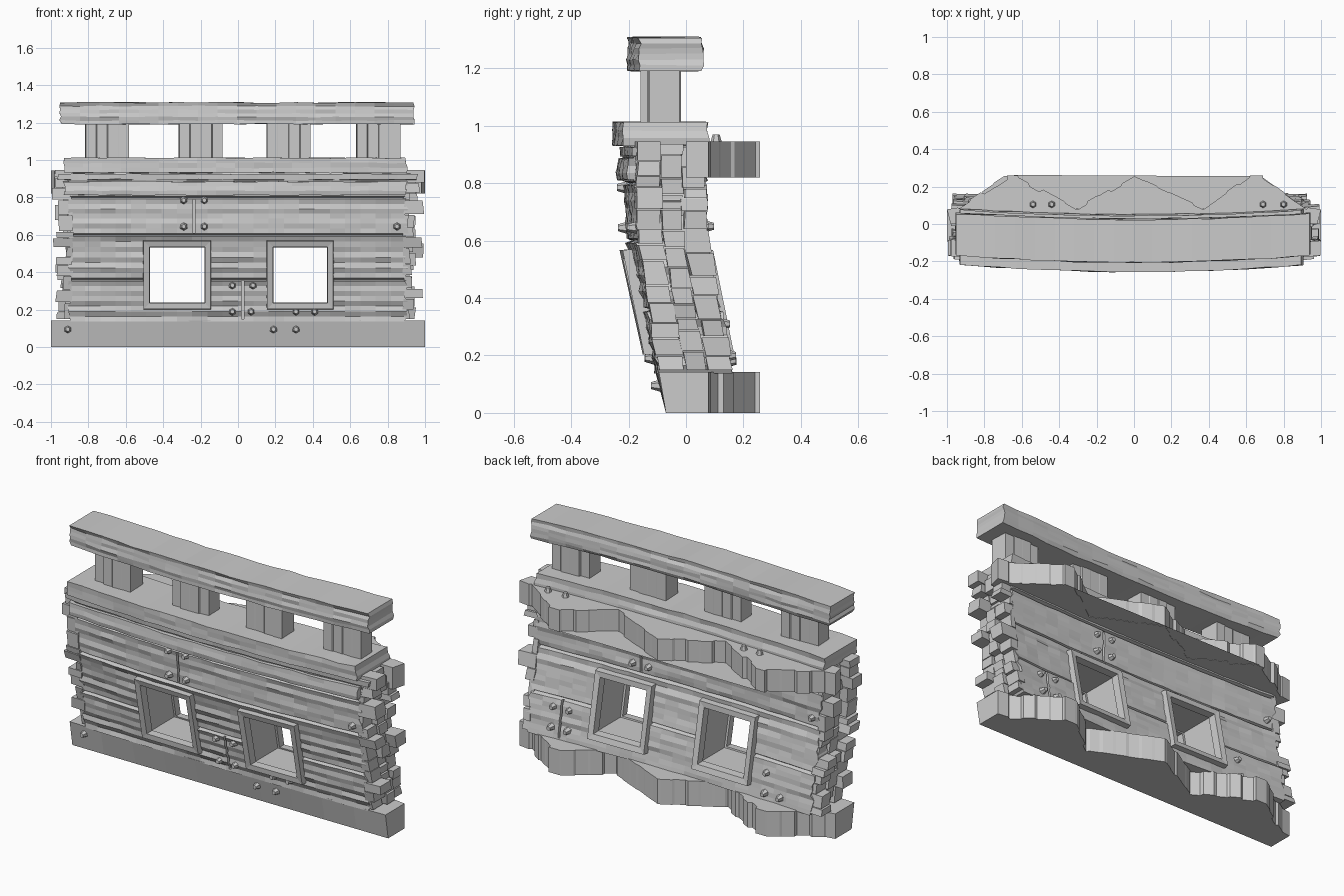
import bpy, bmesh, random
from math import pi, hypot
from mathutils import Matrix, Vector

if "Cube" in bpy.data.objects:
    bpy.data.objects.remove(bpy.data.objects["Cube"])

random.seed(7)
R = random.uniform


def lerp_table(table, z):
    if z <= table[0][0]:
        return table[0][1]
    for (a, ya), (b, yb) in zip(table, table[1:]):
        if z <= b:
            return ya + (yb - ya) * (z - a) / (b - a)
    return table[-1][1]


# Hull cross-section: front and back faces lean forward, and bow outwards at the middle
def front(x, z):
    return lerp_table([(0, -.07), (.14, -.107), (.6, -.21), (.8, -.215)], z) + .045 * x * x * min(1, z / .5)


def back(x, z):
    return lerp_table([(.14, .143), (.6, .05), (.8, .045)], z) + .03 * x * x


def finish(name, bm):
    bmesh.ops.recalc_face_normals(bm, faces=bm.faces)
    me = bpy.data.meshes.new(name)
    bm.to_mesh(me)
    bm.free()
    ob = bpy.data.objects.new(name, me)
    bpy.context.collection.objects.link(ob)
    return ob


def slab(bm, xs, zs, yf, yb, grain=0.0, rag=0.0):
    """Closed wooden slab: front and back grids with horizontal grain and ragged ends."""
    F, B = [], []
    for z in zs:
        gf, gb, e0, e1 = R(-grain, grain), R(-grain, grain), R(-rag, rag), R(-rag, rag)
        rf, rb = [], []
        for i, x in enumerate(xs):
            xx = x + (e0 if i == 0 else e1 if i == len(xs) - 1 else 0)
            rf.append(bm.verts.new((xx, yf(x, z) + gf + R(-grain, grain) * .6, z)))
            rb.append(bm.verts.new((xx, yb(x, z) + gb + R(-grain, grain) * .6, z)))
        F.append(rf)
        B.append(rb)
    n, m = len(zs) - 1, len(xs) - 1
    for G in (F, B):
        for k in range(n):
            for i in range(m):
                bm.faces.new((G[k][i], G[k][i + 1], G[k + 1][i + 1], G[k + 1][i]))
    for k in (0, n):
        for i in range(m):
            bm.faces.new((F[k][i], F[k][i + 1], B[k][i + 1], B[k][i]))
    for i in (0, m):
        for k in range(n):
            bm.faces.new((F[k][i], F[k + 1][i], B[k + 1][i], B[k][i]))


def prism(bm, pts, z0, z1, top=lambda x, y: (x, y)):
    lo = [bm.verts.new((x, y, z0)) for x, y in pts]
    hi = [bm.verts.new((*top(x, y), z1)) for x, y in pts]
    bm.faces.new(lo)
    bm.faces.new(hi)
    for i in range(len(pts)):
        j = (i + 1) % len(pts)
        bm.faces.new((lo[i], lo[j], hi[j], hi[i]))
    return lo


def box(bm, x0, x1, y0, y1, z0, z1):
    prism(bm, [(x0, y0), (x1, y0), (x1, y1), (x0, y1)], z0, z1)


def span(a, b, n):
    return [a + (b - a) * i / n for i in range(n + 1)]


WINDOWS = [(-.47, -.18), (.19, .475)]

# Main hull wall with plank grooves
seams = [.36, .6, .8, .9]
zs = []
for a, b in zip([.13] + seams, seams + [.94]):
    zs += span(a + .008, b - .008, max(2, int((b - a) / .027)))
    if b < .94:
        zs.append(b)


def groove(z):
    return .02 if any(abs(z - s) < .002 for s in seams) else 0


bm = bmesh.new()
slab(bm, span(-.9, .9, 22), zs, lambda x, z: front(x, z) + groove(z),
     lambda x, z: back(x, z) - groove(z), .006, .012)
wall = finish("hull_wall", bm)

# Cut gun ports and plank joints
bm = bmesh.new()
for x0, x1 in WINDOWS:
    box(bm, x0 - .012, x1 + .012, -.5, .5, .23, .542)
for x, z0, z1, f in [(-.235, .61, .79, front), (.025, .15, .355, front),
                     (.25, .61, .79, back), (.7, .15, .355, back)]:
    y = f(x, (z0 + z1) / 2)
    box(bm, x - .006, x + .006, y - .04, y + .04, z0, z1)
cutter = finish("port_cutter", bm)
cutter.hide_render = True
mod = wall.modifiers.new("ports", 'BOOLEAN')
mod.operation, mod.solver, mod.object = 'DIFFERENCE', 'EXACT', cutter
bpy.context.view_layer.objects.active = wall
bpy.ops.object.modifier_apply(modifier="ports")
bpy.data.objects.remove(cutter)

# Ragged broken plank ends, in three layers through the thickness
bm = bmesh.new()
for side in (-1, 1):
    for t0, t1, reach in [(0, .36, .98), (.36, .66, .94), (.66, 1, .98)]:
        z = .15
        while z < .92:
            h = min(R(.035, .09), .95 - z)
            a, b = t0 + R(-.02, .03), t1 + R(-.04, .02)
            slab(bm, sorted([side * .885, side * R(.905, reach + .012)]), [z, z + h - .004],
                 lambda x, q: front(x, q) * (1 - a) + back(x, q) * a,
                 lambda x, q: front(x, q) * (1 - b) + back(x, q) * b, .003, .006)
            z += h
finish("broken_plank_ends", bm)


# Jagged rear deck edge running from right to left
def jagged_edge():
    key = [(1, .07), (.93, .08), (.69, .25), (.62, .25), (.38, .075), (-.01, .25), (-.31, .075),
           (-.62, .25), (-.68, .25), (-.94, .08), (-1, .07)]
    out = []
    for (ax, ay), (bx, by) in zip(key, key[1:]):
        length = hypot(bx - ax, by - ay)
        n = max(1, round(length / .075))
        nx, ny = (by - ay) / length, -(bx - ax) / length
        for i in range(n):
            o = R(-.012, .014) if n > 1 else .008
            for t in (i / n + .02, (i + 1) / n - .02):
                out.append((ax + (bx - ax) * t + nx * o, min(.262, ay + (by - ay) * t + ny * o)))
    return out


# Bottom beam with lower deck
bm = bmesh.new()
prism(bm, [(x, -.07) for x in span(-1, 1, 10)] + jagged_edge(), 0, .143,
      lambda x, y: (x, front(x, .14) if y < -.06 else y))
finish("bottom_beam_and_lower_deck", bm)

# Upper deck, whose flat underside also spans the notches
bm = bmesh.new()
prism(bm, [(-.98, .0), (.98, .0)] + jagged_edge(), .82, .945)
bm.faces.new([bm.verts.new((x, y, .822)) for x, y in [(-.92, .08), (.92, .08), (.68, .255), (-.64, .262)]])
finish("upper_deck", bm)

# Front rubbing strake, cap rail and top rail
for name, x0, x1, zz, yf, yb, g in [
        ("front_strake", -.93, .9, span(.812, .885, 3), -.24, -.19, .004),
        ("front_batten", -.96, .96, [.895, .925], -.228, -.19, .003),
        ("cap_rail", -.93, .9, span(.932, 1.012, 3), -.253, .047, .005),
        ("top_rail", -.95, .94, span(1.192, 1.308, 6), -.204, .025, .006)]:
    bm = bmesh.new()
    slab(bm, span(x0, x1, 18), zz, lambda x, z: yf + .045 * x * x,
         lambda x, z: yb + .035 * x * x, g, .008)
    for v in bm.verts:
        v.co.z += R(-.003, .003)
    finish(name, bm)

# Rail posts with stepped upright planks
bm = bmesh.new()
for c in (-.70, -.20, .27, .75):
    cy, plan = -.1 + .04 * c * c, []
    for s in (-1, 1):
        for i in range(4):
            d = cy + s * (.055 + R(-.008, .008))
            plan += [(c - s * (-.118 + .059 * i) * -1, d), (c + s * (-.118 + .059 * (i + 1) - .004), d)]
    # front edge runs one way, rear edge the other
    half = len(plan) // 2
    plan = sorted(plan[:half]) + sorted(plan[half:], reverse=True)
    prism(bm, plan, 1.0, 1.2)
finish("rail_posts", bm)

# Gun port frames on both faces
bm = bmesh.new()
for x0, x1 in WINDOWS:
    for f, s in ((front, -1), (back, 1)):
        rings = []
        for w, d in [(.038, -.02), (.034, .03), (.003, .026), (0, -.02)]:
            rings.append([bm.verts.new((x, f(x, z) + s * d, z)) for x, z in
                          [(x0 - w, .238 - w), (x1 + w, .238 - w), (x1 + w, .533 + w), (x0 - w, .533 + w)]])
        for a, b in zip(rings, rings[1:] + rings[:1]):
            for i in range(4):
                j = (i + 1) % 4
                bm.faces.new((a[i], a[j], b[j], b[i]))
finish("port_frames", bm)

# Bolt heads on front, back and upper deck
bm = bmesh.new()


def bolt(loc, rot):
    bmesh.ops.create_cone(bm, cap_ends=True, segments=6, radius1=.022, radius2=.012, depth=.034,
                          matrix=Matrix.Translation(Vector(loc)) @ rot)


for x, z in [(-.29, .785), (-.18, .785), (-.29, .645), (-.18, .645), (.85, .645), (-.91, .095),
             (.19, .095), (.31, .095), (-.03, .33), (.08, .33), (-.03, .19), (.07, .19), (.31, .19), (.41, .19)]:
    bolt((x, front(x, z) - .01, z), Matrix.Rotation(pi / 2, 4, 'X'))
for x, z in [(.2, .75), (.3, .75), (.2, .65), (.3, .65), (.65, .31), (.75, .31), (.65, .2), (.75, .2),
             (-.6, .18), (-.7, .18), (-.6, .29), (-.85, .65)]:
    bolt((x, back(x, z) + .01, z), Matrix.Rotation(-pi / 2, 4, 'X'))
for x in (-.54, -.44, .69, .8):
    bolt((x, .105, .953), Matrix())
finish("bolts", bm)
